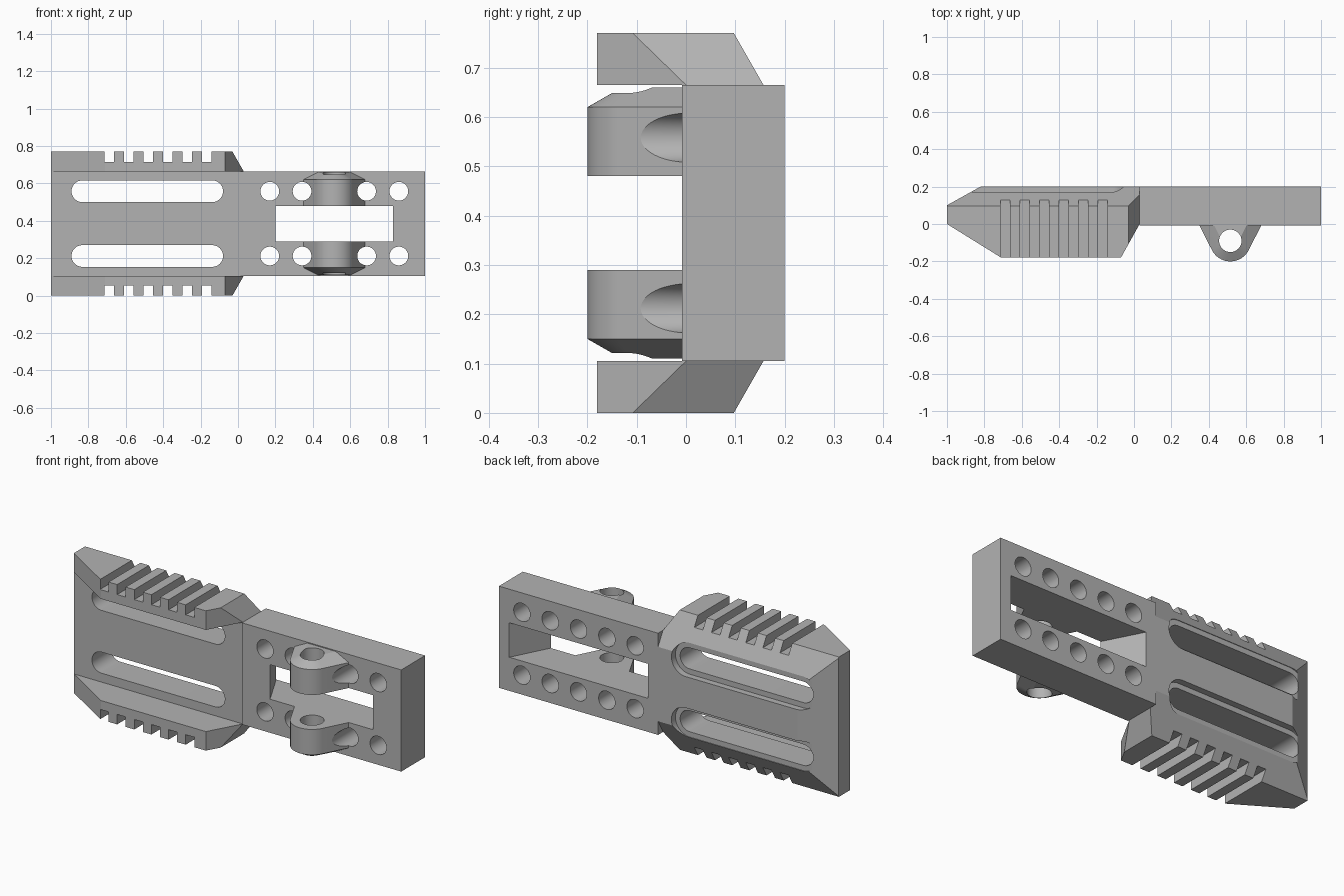
import bpy, bmesh
from math import cos, sin, pi, radians
from mathutils import Vector

cube = bpy.data.objects.get("Cube")
if cube:
    bpy.data.objects.remove(cube, do_unlink=True)

MID = 0.385   # height of the symmetry plane

gray = bpy.data.materials.new("machined_gray")
gray.use_nodes = True
color = (0.45, 0.45, 0.45, 1)
gray.diffuse_color = color
gray.node_tree.nodes["Principled BSDF"].inputs["Base Color"].default_value = color


def finish(bm, name):
    bmesh.ops.recalc_face_normals(bm, faces=bm.faces)
    mesh = bpy.data.meshes.new(name)
    bm.to_mesh(mesh)
    bm.free()
    mesh.materials.append(gray)
    obj = bpy.data.objects.new(name, mesh)
    bpy.context.collection.objects.link(obj)
    return obj


def loft(bm, rings):
    """Closed solid through rings of equal point count."""
    loops = [[bm.verts.new(p) for p in ring] for ring in rings]
    n = len(loops[0])
    for a, b in zip(loops, loops[1:]):
        for i in range(n):
            j = (i + 1) % n
            bm.faces.new((a[i], a[j], b[j], b[i]))
    bm.faces.new(loops[0])
    bm.faces.new(loops[-1])


def box(bm, x, y, z):
    loft(bm, [[(x[0], y[0], h), (x[1], y[0], h), (x[1], y[1], h), (x[0], y[1], h)] for h in z])


def slot(bm, x0, x1, z, r, y0, y1):
    """Stadium prism along y; a plain cylinder when x0 equals x1."""
    steps = 24
    pts = []
    for cx, start in ((x1, -pi / 2), (x0, pi / 2)):
        for i in range(steps + (x0 != x1)):
            a = start + pi * i / steps
            pts.append((cx + r * cos(a), z + r * sin(a)))
    loft(bm, [[(px, y, pz) for px, pz in pts] for y in (y0, y1)])


def cut(obj, bm, name):
    cutter = finish(bm, name)
    mod = obj.modifiers.new(name, "BOOLEAN")
    mod.operation = "DIFFERENCE"
    mod.solver = "EXACT"
    mod.object = cutter
    bpy.context.view_layer.objects.active = obj
    bpy.ops.object.modifier_apply(modifier=mod.name)
    bpy.data.objects.remove(cutter, do_unlink=True)


def smooth(obj):
    bpy.ops.object.select_all(action="DESELECT")
    obj.select_set(True)
    bpy.context.view_layer.objects.active = obj
    bpy.ops.object.shade_smooth_by_angle(angle=radians(25))


# Railed half: a block trimmed by bevel planes
bm = bmesh.new()
box(bm, (-1, 0.03), (-0.18, 0.2), (0, 2 * MID))
planes = [
    ((-1, 0, 0), (-0.18, -0.29, 0)),       # front end slope
    ((-1, 0.1, 0), (-0.1, 0.18, 0)),       # back end slope
    ((0.03, 0, 0), (0.18, -0.1, 0)),       # inner end, front slope
]
for side in (-1, 1):
    edge = MID + side * MID
    planes.append(((0, 0.097, edge), (0, 0.105, side * 0.06)))    # long back bevel
    planes.append(((-0.03, 0, edge), (0.105, 0, side * 0.06)))    # inner end bevel
for point, normal in planes:
    bmesh.ops.bisect_plane(bm, geom=bm.verts[:] + bm.edges[:] + bm.faces[:], dist=1e-5,
                           plane_co=Vector(point), plane_no=Vector(normal), clear_outer=True)
    bmesh.ops.holes_fill(bm, edges=[e for e in bm.edges if e.is_boundary])
railed_half = finish(bm, "railed_half")

# Front channel between the rails
bm = bmesh.new()
box(bm, (-1.2, 0.2), (-0.4, 0.0), (0.105, 0.665))
cut(railed_half, bm, "channel_cutter")

# Cross notches along both rails
bm = bmesh.new()
for i in range(6):
    x = -0.715 + 0.1045 * i
    for z in ((-0.1, 0.055), (0.715, 0.9)):
        box(bm, (x, x + 0.052), (-0.4, 0.4), z)
cut(railed_half, bm, "notch_cutter")

# Long slots, each with a wider shallow recess on the back
for r, y0 in ((0.058, -0.3), (0.087, 0.165)):
    bm = bmesh.new()
    for z in (0.212, 0.558):
        slot(bm, -0.832, -0.138, z, r, y0, 0.4)
    cut(railed_half, bm, "slot_cutter")
smooth(railed_half)

# Drilled half: plain block with a window that widens toward the back
bm = bmesh.new()
box(bm, (0.03, 1), (-0.008, 0.2), (0.105, 0.665))
drilled_half = finish(bm, "drilled_half")
bm = bmesh.new()
front, back, flare = -0.108, 0.3, 0.053
loft(bm, [[(0.2 + flare, front, z), (0.83 - flare, front, z),
           (0.83 + 3 * flare, back, z), (0.2 - 3 * flare, back, z)] for z in (0.29, 0.48)])
cut(drilled_half, bm, "window_cutter")

# Two rows of five bolt holes
bm = bmesh.new()
for i in range(5):
    x = 0.17 + 0.1725 * i
    for z in (0.212, 0.558):
        slot(bm, x, x, z, 0.05, -0.3, 0.4)
cut(drilled_half, bm, "bolt_hole_cutter")
smooth(drilled_half)


def lug_ring(r, z):
    """Rounded wedge outline with tangent sides."""
    a = radians(27)
    cx, cy, base = 0.515, -0.09, -0.008
    half = (r + sin(a) * (base - cy)) / cos(a)
    pts = [(cx - half, base, z)]
    for i in range(25):
        t = pi + a + (pi - 2 * a) * i / 24
        pts.append((cx + r * cos(t), cy + r * sin(t), z))
    return pts + [(cx + half, base, z)]


# Pivot lugs on the front, mirrored about mid height
for name, side in (("upper_lug", 1), ("lower_lug", -1)):
    bm = bmesh.new()
    loft(bm, [lug_ring(r, MID + side * h) for r, h in ((0.11, 0.095), (0.11, 0.235), (0.04, 0.275))])
    lug = finish(bm, name)
    # pin hole
    bm = bmesh.new()
    loft(bm, [[(0.515 + 0.06 * cos(2 * pi * i / 48), -0.09 + 0.06 * sin(2 * pi * i / 48), z)
               for i in range(48)] for z in (-0.1, 0.9)])
    cut(lug, bm, "pin_cutter")
    # clearance scoops for the neighbouring bolts
    bm = bmesh.new()
    for x in (0.3425, 0.6875):
        slot(bm, x, x, MID + side * 0.173, 0.05, -0.3, 0.1)
    cut(lug, bm, "scoop_cutter")
    smooth(lug)
